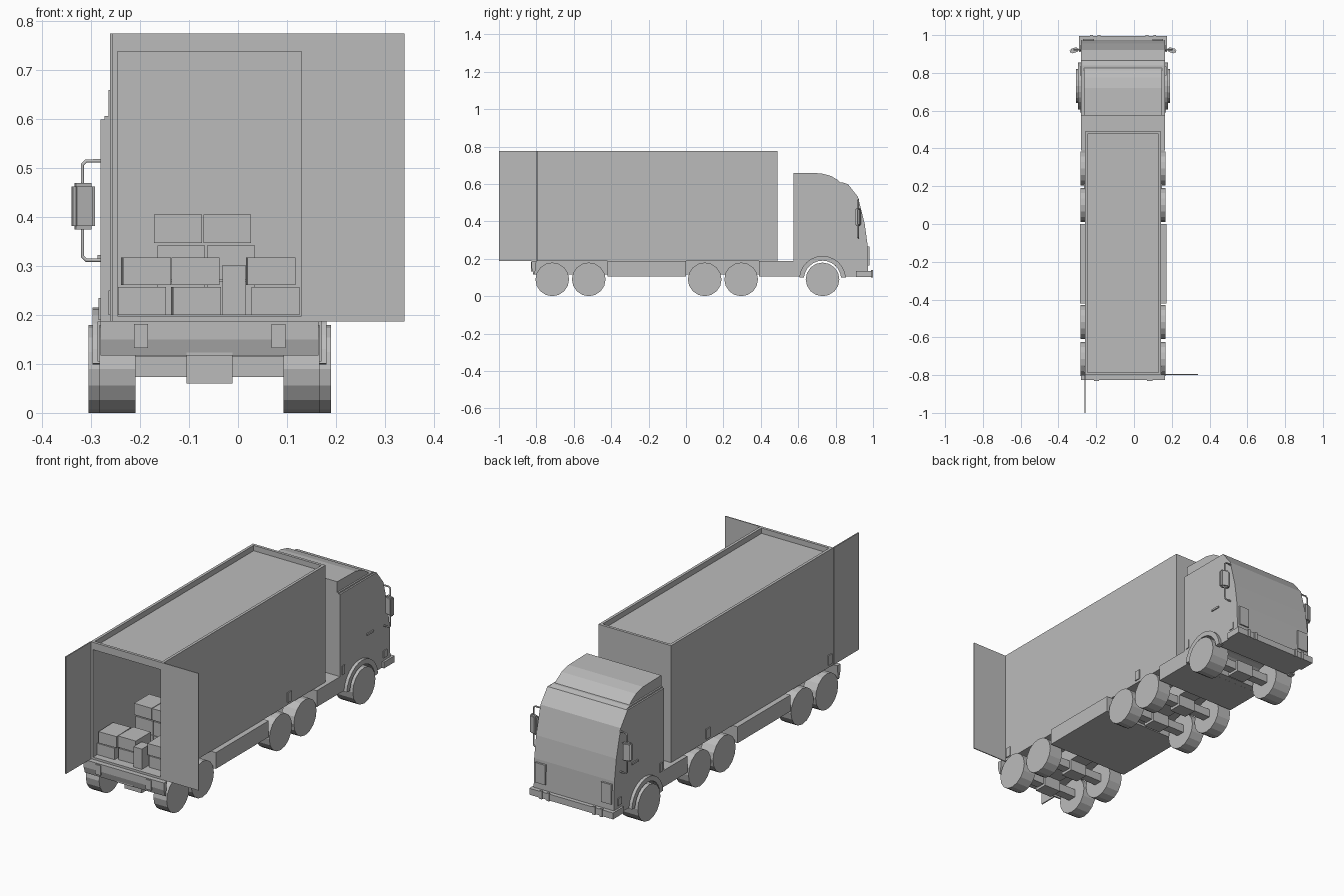
import bpy, bmesh, math
from mathutils import Vector, Matrix

cube = bpy.data.objects.get("Cube")
if cube:
    bpy.data.objects.remove(cube, do_unlink=True)

grey = bpy.data.materials.new("plain_grey")
grey.use_nodes = True
GREY = (0.5, 0.5, 0.5, 1)
grey.diffuse_color = GREY
grey.node_tree.nodes["Principled BSDF"].inputs["Base Color"].default_value = GREY

CX = -0.058  # centre line of the truck body


def finish(name, bm):
    bmesh.ops.recalc_face_normals(bm, faces=bm.faces)
    mesh = bpy.data.meshes.new(name)
    bm.to_mesh(mesh)
    bm.free()
    mesh.materials.append(grey)
    ob = bpy.data.objects.new(name, mesh)
    bpy.context.collection.objects.link(ob)
    return ob


def box(name, x, y, z, turn=0, bevel=0):
    """Box from three (low, high) ranges."""
    bm = bmesh.new()
    bmesh.ops.create_cube(bm, size=1)
    size = [r[1] - r[0] for r in (x, y, z)]
    mid = Vector([(r[0] + r[1]) / 2 for r in (x, y, z)])
    bmesh.ops.scale(bm, vec=size, verts=bm.verts)
    if bevel:
        bmesh.ops.bevel(bm, geom=bm.edges[:], offset=bevel, segments=2, affect='EDGES')
    bmesh.ops.transform(bm, matrix=Matrix.Translation(mid) @ Matrix.Rotation(turn, 4, 'Z'),
                        verts=bm.verts)
    return finish(name, bm)


def prism(name, profile, x):
    """Extrude a (y, z) outline along x."""
    bm = bmesh.new()
    face = bm.faces.new([bm.verts.new((x[0], y, z)) for y, z in profile])
    new = bmesh.ops.extrude_face_region(bm, geom=[face])["geom"]
    bmesh.ops.translate(bm, vec=(x[1] - x[0], 0, 0),
                        verts=[v for v in new if isinstance(v, bmesh.types.BMVert)])
    return finish(name, bm)


def span(side, inner, outer):
    """x range measured outward from the centre line on one side."""
    return tuple(sorted((CX + side * inner, CX + side * outer)))


def arc(radius, start, end, n=12):
    steps = [math.radians(start + (end - start) * i / n) for i in range(n + 1)]
    return [(AXLE_Y + radius * math.cos(a), WHEEL_R + radius * math.sin(a)) for a in steps]


WHEEL_R = 0.09
AXLE_Y = 0.73
SIDES = (("left", 1), ("right", -1))

# Cargo container, open at the rear
IN, OUT = 0.188, 0.202
FULL = (CX - OUT, CX + OUT)
INNER = (CX - IN, CX + IN)
Z0, Z1 = 0.187, 0.775
R0, R1 = -0.80, 0.49
box("container_floor", INNER, (R0, R1 - 0.014), (Z0, 0.198))
box("container_roof", INNER, (R0 + 0.014, R1 - 0.014), (0.738, 0.748))
box("container_rear_header", INNER, (R0, R0 + 0.014), (0.738, Z1))
box("container_front_wall", INNER, (R1 - 0.014, R1), (Z0, Z1))
for label, s in SIDES:
    box(f"container_wall_{label}", span(s, IN, OUT), (R0, R1), (Z0, Z1))
    for y in (-0.77, 0.2):
        box(f"container_bracket_{label}", span(s, OUT, OUT + 0.005), (y - 0.015, y + 0.015),
            (0.2, 0.25))

# Rear doors, one swung straight back and one swung sideways
box("door_right", (CX - OUT - 0.002, CX - OUT + 0.004), (-1.0, R0), (Z0, Z1))
box("door_left", (CX + OUT, 0.34), (R0, R0 + 0.005), (Z0, Z1))

# Cargo boxes
front_boxes = [(-0.245, 0.2), (-0.135, 0.2), (0.028, 0.2),
               (-0.237, 0.261), (-0.136, 0.261), (0.018, 0.261)]
for i, (x, z) in enumerate(front_boxes):
    y = -0.77 + 0.012 * (i % 3)
    box("cargo_box", (x, x + 0.098), (y, y + 0.12), (z, z + 0.057), turn=0.03 * (i % 2))
box("cargo_box_upright", (-0.032, 0.015), (-0.785, -0.72), (0.2, 0.302))
for x, z, h in [(-0.165, 0.2, 0.07), (-0.063, 0.2, 0.07), (-0.165, 0.272, 0.07),
                (-0.063, 0.272, 0.07), (-0.172, 0.347, 0.058), (-0.071, 0.347, 0.058)]:
    box("cargo_box_back", (x, x + 0.098), (-0.58, -0.46), (z, z + h))

# Cab with a wheel opening cut through its outline
HALF = 0.223
CAB = (CX - HALF, CX + HALF)
cab_outline = ([(0.575, 0.105), (0.575, 0.6), (0.865, 0.6), (0.92, 0.53), (0.955, 0.39),
                (0.97, 0.28), (0.975, 0.105)] + arc(0.1, 9, 171))
prism("cab", cab_outline, CAB)
prism("wind_deflector", [(0.575, 0.6), (0.575, 0.66), (0.72, 0.657), (0.775, 0.643),
                         (0.81, 0.622), (0.835, 0.6)], (CX - 0.207, CX + 0.207))
prism("roof_lip", [(0.575, 0.6), (0.575, 0.607), (0.84, 0.607), (0.863, 0.6)],
      (CX - 0.215, CX + 0.215))

# Front bumper
box("front_bumper", (CX - 0.233, CX + 0.233), (0.91, 0.995), (0.103, 0.135))
for label, s in SIDES:
    for d in (0.12, 0.16):
        box(f"bumper_tab_{label}", span(s, d, d + 0.015), (0.99, 1.0), (0.1, 0.14))
    box(f"headlight_{label}", span(s, 0.155, 0.212), (0.965, 0.98), (0.165, 0.265))
    box(f"side_marker_{label}", span(s, HALF, HALF + 0.004), (0.917, 0.945), (0.15, 0.186))
    box(f"cab_bracket_{label}", span(s, HALF, HALF + 0.004), (0.59, 0.61), (0.19, 0.235))
    box(f"door_handle_{label}", span(s, HALF, HALF + 0.006), (0.785, 0.835), (0.314, 0.323))

    # Wheel arch
    prism(f"wheel_arch_{label}", arc(0.125, 5, 175) + arc(0.1, 175, 5),
          span(s, HALF - 0.01, HALF + 0.016))

    # Mirror on a bent tube
    curve = bpy.data.curves.new(f"mirror_arm_{label}", 'CURVE')
    curve.dimensions = '3D'
    curve.bevel_depth = 0.004
    curve.bevel_resolution = 1
    path = [(0.22, 0.515), (0.252, 0.515), (0.26, 0.507),
            (0.26, 0.32), (0.252, 0.312), (0.22, 0.312)]
    spline = curve.splines.new('POLY')
    spline.points.add(len(path) - 1)
    for p, (d, z) in zip(spline.points, path):
        p.co = (CX + s * d, 0.922, z, 1)
    curve.materials.append(grey)
    arm = bpy.data.objects.new(curve.name, curve)
    bpy.context.collection.objects.link(arm)
    box(f"mirror_{label}", span(s, 0.235, 0.282), (0.907, 0.932), (0.375, 0.47),
        turn=-0.3 * s, bevel=0.007)

# Chassis boxes
BASE = (CX - 0.229, CX + 0.229)
box("chassis_middle", BASE, (-0.42, 0.0), (0.105, Z0))
box("chassis_front", CAB, (0.39, 0.6), (0.105, Z0))

# Rear bumper with lamps
prism("rear_bumper", [(-0.8, Z0), (-0.825, Z0), (-0.825, 0.15), (-0.815, 0.117), (-0.808, 0.117)],
      CAB)
for label, s in SIDES:
    box(f"rear_lamp_{label}", span(s, 0.126, 0.155), (-0.83, -0.815), (0.133, 0.182))

# Wheels and axles
for y in (-0.715, -0.52, 0.1, 0.295, AXLE_Y):
    is_front = y == AXLE_Y
    outer = 0.248 if is_front else 0.225
    for label, s in SIDES:
        x = span(s, 0.151, outer)
        bm = bmesh.new()
        place = (Matrix.Translation((sum(x) / 2, y, WHEEL_R))
                 @ Matrix.Rotation(math.pi / 2, 4, 'Y'))
        bmesh.ops.create_cone(bm, cap_ends=True, segments=16, radius1=WHEEL_R,
                              radius2=WHEEL_R, depth=x[1] - x[0], matrix=place)
        finish(f"wheel_{label}", bm)
    box("axle", (CX - 0.155, CX + 0.155), (y - 0.022, y + 0.022), (0.073, 0.115))
    box("axle_housing", (CX - 0.047, CX + 0.047), (y - 0.035, y + 0.035), (0.06, 0.12))

# Frame beams above the paired axles
for y in (-0.617, 0.197):
    box("frame_beam", (CX - 0.047, CX + 0.047), (y - 0.2, y + 0.2), (0.117, Z0))
